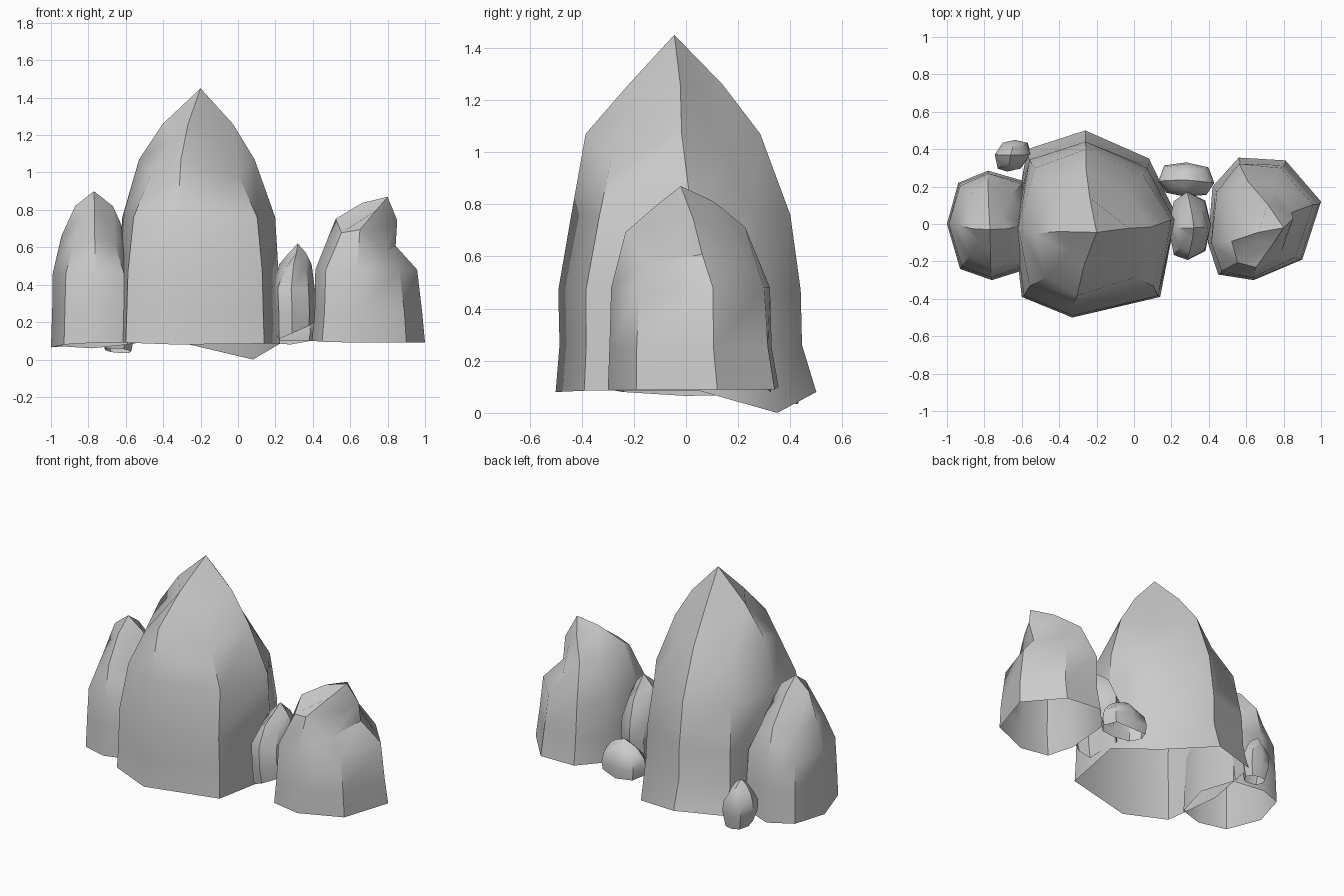
import bpy, bmesh, math


def rock(name, foot, base_z, rings, apex):
    """Loft an eight-sided, open-bottomed shell up to a pointed tip.
    Footprint alternates mid-side and corner points, starting at the front.
    rings: (z, scale_x, scale_y, shift_x, shift_y, corner_scale, corner_drop, tilt)"""
    cx = (min(p[0] for p in foot) + max(p[0] for p in foot)) / 2
    cy = (min(p[1] for p in foot) + max(p[1] for p in foot)) / 2
    n = len(foot)
    bm = bmesh.new()
    loops = [[bm.verts.new((x, y, z)) for (x, y), z in zip(foot, base_z)]]
    for z, kx, ky, dx, dy, cs, drop, tilt in rings:
        loop = []
        for i, (x, y) in enumerate(foot):
            f = cs if i % 2 else 1
            px = (x - cx) * kx * f
            py = (y - cy) * ky * f
            loop.append(bm.verts.new((cx + dx + px, cy + dy + py,
                                      z + px * tilt - (drop if i % 2 else 0))))
        loops.append(loop)
    for a, b in zip(loops, loops[1:]):
        for i in range(n):
            j = (i + 1) % n
            bm.faces.new((a[i], a[j], b[j], b[i]))
    tip = bm.verts.new(apex)
    top = loops[-1]
    # four-sided crown: one kite per corner, meeting at the tip
    for i in range(1, n, 2):
        bm.faces.new((top[i - 1], top[i], top[(i + 1) % n], tip))
    me = bpy.data.meshes.new(name)
    bm.to_mesh(me)
    bm.free()
    ob = bpy.data.objects.new(name, me)
    bpy.context.collection.objects.link(ob)
    bpy.ops.object.select_all(action='DESELECT')
    ob.select_set(True)
    bpy.context.view_layer.objects.active = ob
    bpy.ops.object.shade_smooth_by_angle(angle=math.radians(40))
    return ob


# Tall central rock, one base corner dips to the ground
rock("main_rock",
     [(-.33, -.5), (.14, -.39), (.225, .05), (.08, .35), (-.26, .5),
      (-.57, .4), (-.645, .0), (-.6, -.39)],
     [.08, .085, .085, .0, .08, .09, .09, .09],
     [(.26, .985, .93, 0, -.02, 1, 0, 0),
      (.47, .98, .93, 0, -.025, .99, 0, 0),
      (.76, .94, .84, 0, -.02, .95, 0, 0),
      (1.07, .71, .67, -.01, -.05, .9, .09, 0),
      (1.26, .43, .36, -.005, -.04, .78, .08, 0)],
     (-.2, -.045, 1.45))

# Medium rock on the left
rock("left_rock",
     [(-.76, -.3), (-.6, -.25), (-.53, 0), (-.59, .23), (-.78, .285),
      (-.94, .22), (-1, 0), (-.93, -.24)],
     [.09, .09, .09, .08, .06, .07, .065, .08],
     [(.28, .97, .97, 0, 0, 1, 0, 0),
      (.46, .96, .95, 0, 0, .98, 0, 0),
      (.66, .74, .78, -.005, 0, .9, .04, 0),
      (.82, .43, .38, -.005, -.02, .8, .05, 0)],
     (-.77, -.03, .9))

# Medium rock on the right with its tip leaning outward
rock("right_rock",
     [(.64, -.3), (.9, -.19), (1, .12), (.81, .34), (.56, .355),
      (.42, .2), (.395, -.1), (.45, -.27)],
     [.09, .09, .09, .09, .1, .1, .1, .095],
     [(.25, .95, .95, 0, -.01, 1, 0, 0),
      (.48, .9, .93, -.012, -.01, .97, 0, 0),
      (.68, .53, .7, -.015, -.03, .98, .06, -.45),
      (.79, .31, .33, .06, -.03, .85, .05, -.5)],
     (.8, -.02, .87))

# Small upright rock between the big ones, open edge slanting up to the right
rock("small_middle_rock",
     [(.29, -.17), (.38, -.13), (.41, -.01), (.38, .1), (.29, .14),
      (.22, .1), (.195, -.02), (.22, -.15)],
     [.14, .18, .2, .18, .14, .11, .14, .11],
     [(.25, 1.02, 1.17, 0, .005, 1, 0, 0),
      (.38, 1.05, 1.17, -.005, .005, .98, 0, 0),
      (.51, .8, .85, .005, 0, .92, .03, 0),
      (.57, .43, .4, .015, -.005, .8, .03, 0)],
     (.32, -.02, .62))

# Low pebble behind the gap
rock("back_pebble",
     [(.28, .15), (.38, .16), (.42, .22), (.39, .3), (.28, .325),
      (.17, .31), (.14, .23), (.18, .17)],
     [.1, .1, .1, .1, .08, .09, .1, .1],
     [(.15, 1.07, 1.05, 0, 0, 1, 0, 0),
      (.21, 1.0, .97, 0, 0, .97, 0, 0),
      (.26, .7, .7, 0, 0, .92, .015, 0),
      (.285, .4, .4, 0, 0, .85, .01, 0)],
     (.28, .235, .305))

# Tiny pebble at the back left
rock("corner_pebble",
     [(-.66, .3), (-.61, .31), (-.57, .37), (-.58, .42), (-.63, .43),
      (-.68, .42), (-.71, .37), (-.7, .31)],
     [.06, .055, .045, .035, .035, .04, .05, .06],
     [(.13, 1.3, 1.25, -.005, 0, 1, 0, 0),
      (.2, 1.35, 1.3, -.01, 0, .97, 0, 0),
      (.27, 1, 1, -.015, 0, .9, .015, 0),
      (.315, .55, .55, -.015, 0, .9, .015, 0)],
     (-.66, .37, .345))
